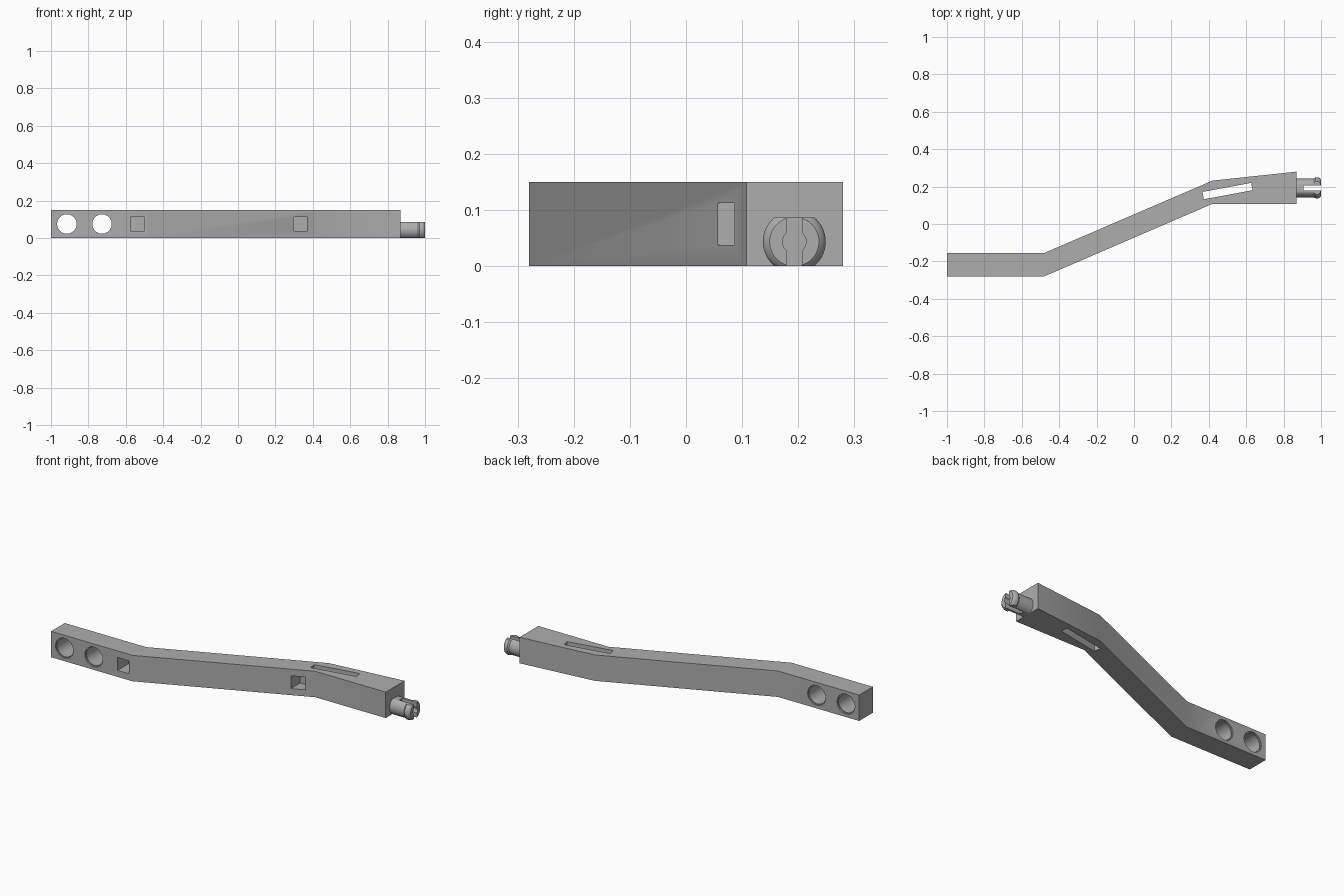
import bpy, bmesh, math
from mathutils import Matrix, Vector

if "Cube" in bpy.data.objects:
    bpy.data.objects.remove(bpy.data.objects["Cube"], do_unlink=True)

grey = bpy.data.materials.new("plain grey")
grey.use_nodes = True
grey.diffuse_color = (0.42, 0.42, 0.42, 1)
grey.node_tree.nodes["Principled BSDF"].inputs["Base Color"].default_value = grey.diffuse_color

HEIGHT = 0.15
MID = HEIGHT / 2
PIN_Y, PIN_Z = 0.193, 0.0435


def to_object(name, bm):
    bmesh.ops.recalc_face_normals(bm, faces=bm.faces)
    mesh = bpy.data.meshes.new(name)
    bm.to_mesh(mesh)
    bm.free()
    mesh.materials.append(grey)
    obj = bpy.data.objects.new(name, mesh)
    bpy.context.collection.objects.link(obj)
    return obj


def prism(name, outline, z0, z1):
    bm = bmesh.new()
    face = bm.faces.new([bm.verts.new((x, y, z0)) for x, y in outline])
    top = bmesh.ops.extrude_face_region(bm, geom=[face])["geom"]
    bmesh.ops.translate(bm, vec=(0, 0, z1 - z0),
                        verts=[g for g in top if isinstance(g, bmesh.types.BMVert)])
    return to_object(name, bm)


def box(name, centre, size, angle=0):
    bm = bmesh.new()
    bmesh.ops.create_cube(bm, size=1, matrix=Matrix.Translation(centre)
                          @ Matrix.Rotation(angle, 4, "Z") @ Matrix.Diagonal((*size, 1)))
    return to_object(name, bm)


def lathe(name, profile, origin, axis, sides=48):
    """Turn (distance, radius) pairs around an axis through origin."""
    bm = bmesh.new()
    turn = Vector((0, 0, 1)).rotation_difference(Vector(axis)).to_matrix()
    rings = []
    for d, r in profile:
        angles = [math.tau * i / sides for i in range(sides)]
        rings.append([bm.verts.new(Vector(origin) + turn @ Vector(
            (r * math.cos(a), r * math.sin(a), d))) for a in angles])
    for low, high in zip(rings, rings[1:]):
        for i in range(sides):
            j = (i + 1) % sides
            bm.faces.new((low[i], low[j], high[j], high[i]))
    bm.faces.new(rings[0])
    bm.faces.new(rings[-1])
    return to_object(name, bm)


def carve(target, cutter, operation="DIFFERENCE"):
    mod = target.modifiers.new("carve", "BOOLEAN")
    mod.operation, mod.solver, mod.object = operation, "EXACT", cutter
    bpy.context.view_layer.objects.active = target
    bpy.ops.object.modifier_apply(modifier=mod.name)
    bpy.data.objects.remove(cutter, do_unlink=True)


def smooth(obj):
    bpy.ops.object.select_all(action="DESELECT")
    obj.select_set(True)
    bpy.context.view_layer.objects.active = obj
    bpy.ops.object.shade_smooth_by_angle(angle=math.radians(30))


# Bent bar
beam = prism("bent_beam", [(-1, -0.28), (-0.48, -0.28), (0.42, 0.108), (0.87, 0.108),
                           (0.87, 0.28), (0.42, 0.232), (-0.48, -0.155), (-1, -0.155)],
             0, HEIGHT)

# Two round through holes with shallow rims on both faces
for x in (-0.915, -0.727):
    carve(beam, lathe("hole_cutter", [(-0.02, 0.057), (0.008, 0.057), (0.008, 0.052),
                                      (0.117, 0.052), (0.117, 0.057), (0.145, 0.057)],
                      (x, -0.28, MID), (0, 1, 0)))

# Square pockets in the front
carve(beam, box("pocket_cutter", (-0.538, -0.26, MID), (0.074, 0.16, 0.074)))
carve(beam, box("pocket_cutter", (0.335, 0.07, MID), (0.07, 0.14, 0.074)))

# Long slot through the thick end
carve(beam, box("slot_cutter", (0.5, 0.176, MID), (0.265, 0.04, 0.4), math.radians(10.5)))
smooth(beam)

# Split snap pin with a lipped head, trimmed flat above and below
pin = lathe("snap_pin", [(0.86, 0.05), (0.962, 0.05), (0.97, 0.056), (0.985, 0.056),
                         (0.994, 0.052), (1.0, 0.044)], (0, PIN_Y, PIN_Z), (1, 0, 0))
carve(pin, lathe("bore_cutter", [(0.905, 0.021), (1.1, 0.021)],
                 (0, PIN_Y, PIN_Z), (1, 0, 0), 24))
carve(pin, box("split_cutter", (1.005, PIN_Y, PIN_Z), (0.2, 0.027, 0.3)))
carve(pin, box("trim_block", (0.95, PIN_Y, PIN_Z), (0.4, 0.4, 2 * PIN_Z)), "INTERSECT")
smooth(pin)
